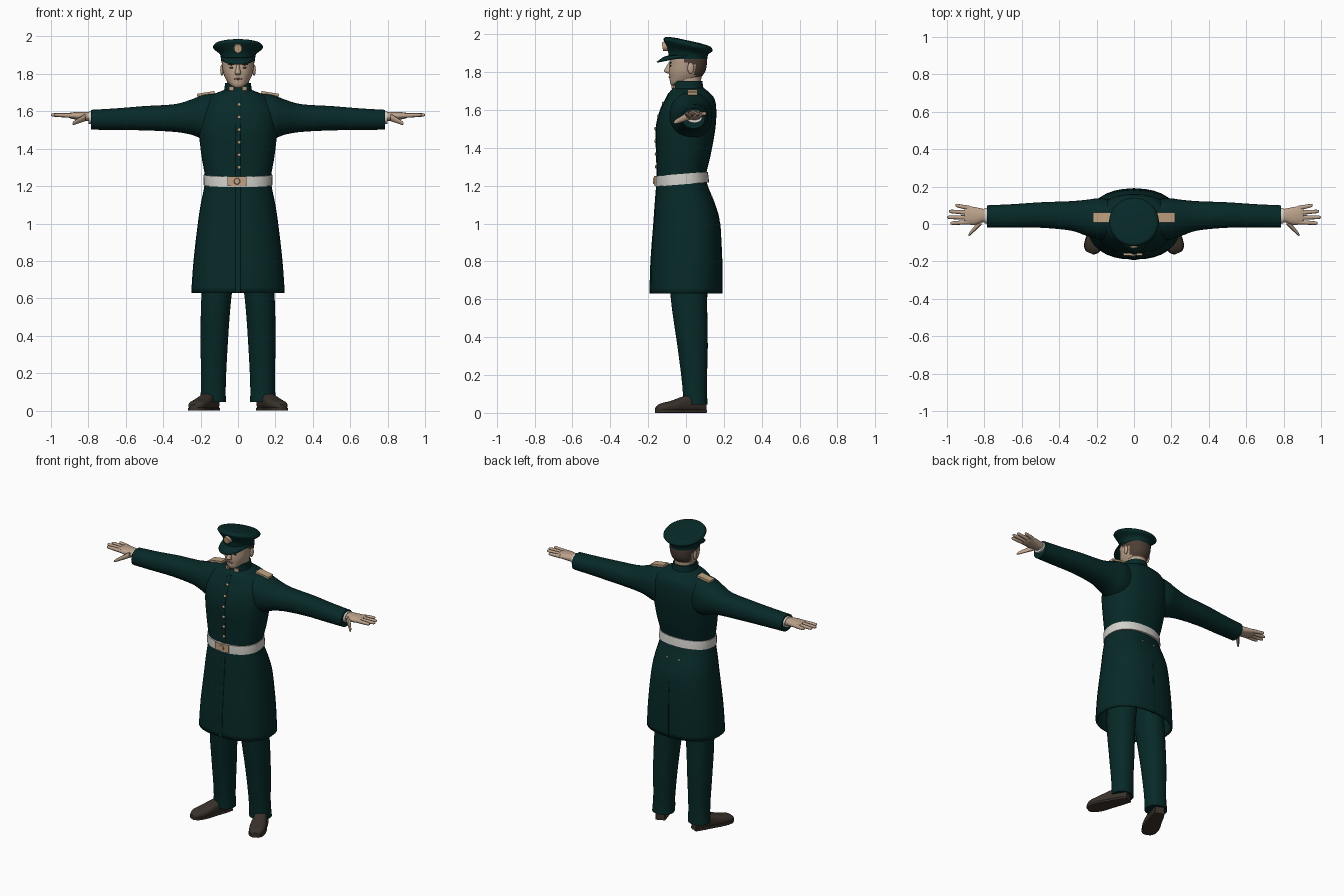
import bpy
import bmesh
from math import cos, sin, pi, radians, copysign
from mathutils import Matrix, Vector, Euler

default_cube = bpy.data.objects.get("Cube")
if default_cube:
    bpy.data.objects.remove(default_cube, do_unlink=True)


def material(name, red, green, blue):
    mat = bpy.data.materials.new(name)
    mat.use_nodes = True
    colour = (red, green, blue, 1)
    mat.diffuse_color = colour
    shader = mat.node_tree.nodes["Principled BSDF"]
    shader.inputs["Base Color"].default_value = colour
    shader.inputs["Roughness"].default_value = 0.8
    return mat


cloth = material("dark green cloth", 0.002, 0.022, 0.021)
seam = material("seam shadow", 0.001, 0.012, 0.012)
skin = material("skin", 0.5, 0.36, 0.26)
hair = material("brown hair", 0.075, 0.05, 0.035)
leather = material("brown leather", 0.042, 0.032, 0.024)
white = material("white webbing", 0.66, 0.64, 0.6)
brass = material("pale brass", 0.52, 0.36, 0.22)
lips = material("lips", 0.3, 0.14, 0.1)


def finish(name, bm, mat):
    """Turn a bmesh into a smooth shaded object with sharp hard edges."""
    bmesh.ops.recalc_face_normals(bm, faces=bm.faces)
    mesh = bpy.data.meshes.new(name)
    bm.to_mesh(mesh)
    bm.free()
    mesh.materials.append(mat)
    obj = bpy.data.objects.new(name, mesh)
    bpy.context.collection.objects.link(obj)
    bpy.ops.object.select_all(action="DESELECT")
    obj.select_set(True)
    bpy.context.view_layer.objects.active = obj
    bpy.ops.object.shade_smooth_by_angle(angle=radians(45))
    return obj


def smooth_rings(rings, steps):
    """Catmull-Rom interpolation between the given cross-sections."""
    result = []
    last = len(rings) - 1
    for i in range(last):
        before, start = rings[max(i - 1, 0)], rings[i]
        end, after = rings[i + 1], rings[min(i + 2, last)]
        for step in range(steps):
            t = step / steps
            result.append([
                b + t * (c - a + t * (2 * a - 5 * b + 4 * c - d
                                      + t * (3 * (b - c) + d - a))) / 2
                for a, b, c, d in zip(before, start, end, after)])
    return result + [rings[last]]


def loft(name, axis, rings, mat, power=2.2, side=1, place=None,
         steps=4, sides=32, open_start=False):
    """Skin rings of (position, low u, high u, low v, high v) along an axis."""
    bm = bmesh.new()
    loops = []
    for pos, u0, u1, v0, v1 in smooth_rings(rings, steps):
        loop = []
        for k in range(sides):
            c, s = cos(2 * pi * k / sides), sin(2 * pi * k / sides)
            c = copysign(abs(c) ** (2 / power), c)
            s = copysign(abs(s) ** (2 / power), s)
            u = (u0 + u1 + (u1 - u0) * c) / 2
            v = (v0 + v1 + (v1 - v0) * s) / 2
            point = {"X": (pos, u, v), "Y": (u, pos, v), "Z": (u, v, pos)}[axis]
            point = place @ Vector(point) if place else Vector(point)
            point.x *= side
            loop.append(bm.verts.new(point))
        loops.append(loop)
    for low, high in zip(loops, loops[1:]):
        for k in range(sides):
            n = (k + 1) % sides
            bm.faces.new((low[k], low[n], high[n], high[k]))
    if not open_start:
        bm.faces.new(loops[0])
    bm.faces.new(loops[-1])
    return finish(name, bm, mat)


def solid(name, kind, loc, size, mat, rot=(0, 0, 0)):
    """A box, ball or disc of the given full size."""
    bm = bmesh.new()
    matrix = Matrix.LocRotScale(Vector(loc), Euler(rot), Vector(size))
    if kind == "box":
        bmesh.ops.create_cube(bm, size=1, matrix=matrix)
    elif kind == "ball":
        bmesh.ops.create_uvsphere(bm, u_segments=20, v_segments=12,
                                  radius=0.5, matrix=matrix)
    else:
        bmesh.ops.create_cone(bm, cap_ends=True, segments=24, radius1=0.5,
                              radius2=0.4, depth=1, matrix=matrix)
    return finish(name, bm, mat)


def centred(rows):
    """Expand (z, half width, front y, back y) to full rings."""
    return [(z, -half, half, front, back) for z, half, front, back in rows]


# Long belted coat with an open hem
coat_rings = centred([
    (0.63, 0.25, -0.19, 0.19), (0.8, 0.238, -0.185, 0.19),
    (1.0, 0.215, -0.17, 0.18), (1.1, 0.2, -0.163, 0.155),
    (1.2, 0.18, -0.155, 0.115), (1.26, 0.178, -0.153, 0.107),
    (1.36, 0.195, -0.155, 0.13), (1.5, 0.21, -0.158, 0.155),
    (1.6, 0.205, -0.135, 0.16), (1.66, 0.175, -0.105, 0.15),
    (1.69, 0.135, -0.09, 0.125), (1.715, 0.07, -0.07, 0.095)])
coat = loft("coat", "Z", coat_rings, cloth, 2.3, open_start=True)
shell = coat.modifiers.new("thickness", "SOLIDIFY")
shell.thickness = 0.012
shell.offset = -1


def coat_depth(z, column):
    """Front (3) or back (4) surface of the coat at a height."""
    for low, high in zip(coat_rings, coat_rings[1:]):
        if low[0] <= z <= high[0]:
            t = (z - low[0]) / (high[0] - low[0])
            return low[column] + t * (high[column] - low[column])


# Front closing edge and back vent
loft("front_placket", "Z",
     [(r[0], -0.014, 0.014, r[3] - 0.003, r[3] + 0.02) for r in coat_rings[:-1]], cloth, 5)
loft("back_vent", "Z",
     [(r[0], -0.005, 0.005, r[4] - 0.02, r[4] + 0.002) for r in coat_rings[:3]], seam, 5)

# Buttons
for i in range(6):
    z = 1.3 + 0.067 * i
    solid(f"front_button_{i + 1}", "ball", (0.006, coat_depth(z, 3) - 0.004, z),
          (0.018, 0.012, 0.018), brass)
for side, word in ((1, "left"), (-1, "right")):
    solid(f"{word}_back_button", "ball", (side * 0.045, coat_depth(1.14, 4) - 0.003, 1.14),
          (0.014, 0.01, 0.014), brass)

# Belt, slightly higher at the back, with its buckle
tilt = Matrix.Identity(4)
tilt[2][1] = 0.08
loft("belt", "Z", centred([(1.208, 0.184, -0.162, 0.122), (1.235, 0.184, -0.162, 0.119),
                           (1.264, 0.183, -0.161, 0.115)]), white, 2.3, place=tilt)
solid("belt_buckle", "box", (-0.005, -0.156, 1.226), (0.1, 0.024, 0.05), brass)
solid("buckle_boss", "disc", (-0.005, -0.17, 1.226), (0.036, 0.036, 0.008), brass, (pi / 2, 0, 0))

# Collar and neck
loft("collar", "Z", centred([(1.685, 0.085, -0.08, 0.1), (1.715, 0.074, -0.072, 0.092),
                             (1.752, 0.069, -0.066, 0.086)]), cloth)
loft("neck", "Z", centred([(1.7, 0.058, -0.05, 0.075), (1.758, 0.06, -0.052, 0.08),
                           (1.82, 0.06, -0.05, 0.085)]), skin)

# Head, with hair on the back and temples
head = loft("head", "Z", centred([
    (1.727, 0.022, -0.076, -0.02), (1.742, 0.045, -0.084, 0.03),
    (1.77, 0.064, -0.087, 0.075), (1.8, 0.077, -0.09, 0.1),
    (1.84, 0.085, -0.088, 0.11), (1.88, 0.087, -0.088, 0.11),
    (1.92, 0.08, -0.08, 0.1)]), skin)
head.data.materials.append(hair)
for face in head.data.polygons:
    y, z = face.center.y, face.center.z
    if (y > 0.045 and z > 1.775) or (y > 0.0 and z > 1.84):
        face.material_index = 1

loft("nose", "Z", centred([(1.793, 0.012, -0.1, -0.07), (1.805, 0.016, -0.116, -0.07),
                           (1.825, 0.011, -0.107, -0.07), (1.85, 0.008, -0.091, -0.07)]),
     skin, sides=16)
solid("mouth", "ball", (0, -0.086, 1.773), (0.044, 0.012, 0.009), lips)
for side, word in ((1, "left"), (-1, "right")):
    solid(f"{word}_eye", "ball", (side * 0.034, -0.081, 1.833), (0.024, 0.01, 0.01), hair)
    solid(f"{word}_eyebrow", "ball", (side * 0.035, -0.081, 1.85), (0.036, 0.012, 0.008), hair)
    solid(f"{word}_ear", "ball", (side * 0.086, 0.025, 1.82), (0.018, 0.034, 0.06), skin)

# Peaked cap: the crown leans backward above a level band
crown = loft("cap_crown", "Z", centred([
    (1.868, 0.092, -0.092, 0.113), (1.905, 0.096, -0.096, 0.117),
    (1.94, 0.131, -0.117, 0.139), (1.953, 0.13, -0.116, 0.138),
    (1.964, 0.115, -0.1, 0.122), (1.969, 0.06, -0.05, 0.07)]), cloth, 2)
for vert in crown.data.vertices:
    lift = min(max((vert.co.z - 1.868) / 0.07, 0), 1)
    vert.co.z -= 0.22 * vert.co.y * lift
solid("cap_badge", "disc", (0, -0.112, 1.936), (0.05, 0.056, 0.026), brass, (pi / 2 + 0.15, 0, 0))

bm = bmesh.new()
arc = []
for k in range(25):
    c, s = cos(pi * k / 24), sin(pi * k / 24)
    arc.append([bm.verts.new((c * (0.092 + 0.008 * t * s), 0.005 - s * (0.09 + 0.07 * t),
                              1.89 - s * 0.03 * t * t - 0.006 * t)) for t in (0, 0.5, 1)])
for first, second in zip(arc, arc[1:]):
    for j in range(2):
        bm.faces.new((first[j], first[j + 1], second[j + 1], second[j]))
bmesh.ops.remove_doubles(bm, verts=bm.verts, dist=0.0001)
peak = finish("cap_peak", bm, cloth)
peak.modifiers.new("thickness", "SOLIDIFY").thickness = 0.006

# Limbs on both sides
for side, word in ((1, "left"), (-1, "right")):
    # Sleeve, shirt cuff and shoulder board
    loft(f"{word}_sleeve", "X", [
        (0.1, -0.075, 0.125, 1.45, 1.695), (0.18, -0.085, 0.138, 1.45, 1.69),
        (0.25, -0.065, 0.13, 1.475, 1.663), (0.34, -0.035, 0.122, 1.49, 1.638),
        (0.5, -0.02, 0.116, 1.498, 1.628), (0.65, -0.02, 0.106, 1.5, 1.616),
        (0.785, -0.02, 0.1, 1.502, 1.608)], cloth, side=side)
    loft(f"{word}_shirt_cuff", "X", [(0.77, 0.0, 0.088, 1.53, 1.6),
                                     (0.798, 0.002, 0.086, 1.532, 1.6)], white, side=side)
    solid(f"{word}_shoulder_board", "box", (side * 0.172, 0.035, 1.694),
          (0.095, 0.052, 0.014), brass, (0, side * 0.16, 0))
    solid(f"{word}_collar_tab", "box", (side * 0.035, -0.067, 1.722),
          (0.028, 0.008, 0.02), brass, (0, 0, side * 0.4))

    # Hand with spread fingers and a lowered thumb
    loft(f"{word}_palm", "X", [
        (0.77, 0.015, 0.075, 1.545, 1.592), (0.81, 0.008, 0.082, 1.548, 1.597),
        (0.85, -0.004, 0.09, 1.553, 1.597), (0.89, -0.002, 0.096, 1.56, 1.594),
        (0.905, 0.005, 0.09, 1.566, 1.59)], skin, side=side)
    for i, (finger, tip) in enumerate((("index", 0.982), ("middle", 1.0),
                                       ("ring", 0.99), ("little", 0.955))):
        root_y, tip_y = 0.01 + 0.025 * i, 0.004 + 0.032 * i
        rings = []
        for t, r in ((0, 0.0125), (0.5, 0.011), (0.9, 0.009), (1, 0.004)):
            y = root_y + t * (tip_y - root_y)
            z = 1.577 + 0.004 * t
            rings.append((0.88 + t * (tip - 0.88), y - r, y + r, z - r, z + r))
        loft(f"{word}_{finger}_finger", "X", rings, skin, side=side, sides=12)
    rings = []
    for t, r in ((0, 0.02), (0.4, 0.016), (0.85, 0.011), (1, 0.005)):
        y, z = 0.015 - 0.075 * t, 1.568 - 0.034 * t
        rings.append((0.815 + 0.07 * t, y - r, y + r, z - r, z + r))
    loft(f"{word}_thumb", "X", rings, skin, side=side, sides=12)

    # Trouser leg
    loft(f"{word}_trouser_leg", "Z", [
        (0.045, 0.065, 0.203, -0.015, 0.114), (0.15, 0.065, 0.197, -0.02, 0.11),
        (0.35, 0.055, 0.2, -0.045, 0.115), (0.6, 0.036, 0.196, -0.08, 0.112),
        (0.9, -0.005, 0.17, -0.1, 0.12)], cloth, side=side)

    # Shoe turned outward, with a flat sole
    turn = Matrix.Translation((0.128, 0.09, 0)) @ Matrix.Rotation(radians(24), 4, "Z")
    upper = [(0.008, -0.028, 0.028, 0.004, 0.07), (-0.05, -0.037, 0.037, 0.004, 0.1),
             (-0.11, -0.042, 0.042, 0.004, 0.088), (-0.18, -0.05, 0.05, 0.004, 0.064),
             (-0.24, -0.043, 0.043, 0.004, 0.05), (-0.268, -0.02, 0.02, 0.006, 0.032)]
    loft(f"{word}_shoe", "Y", upper, leather, 2.6, side, turn)
    sole = [(y, low - 0.003, high + 0.003, 0, 0.016) for y, low, high, _, _ in upper]
    loft(f"{word}_shoe_sole", "Y", sole, leather, 8, side, turn)
